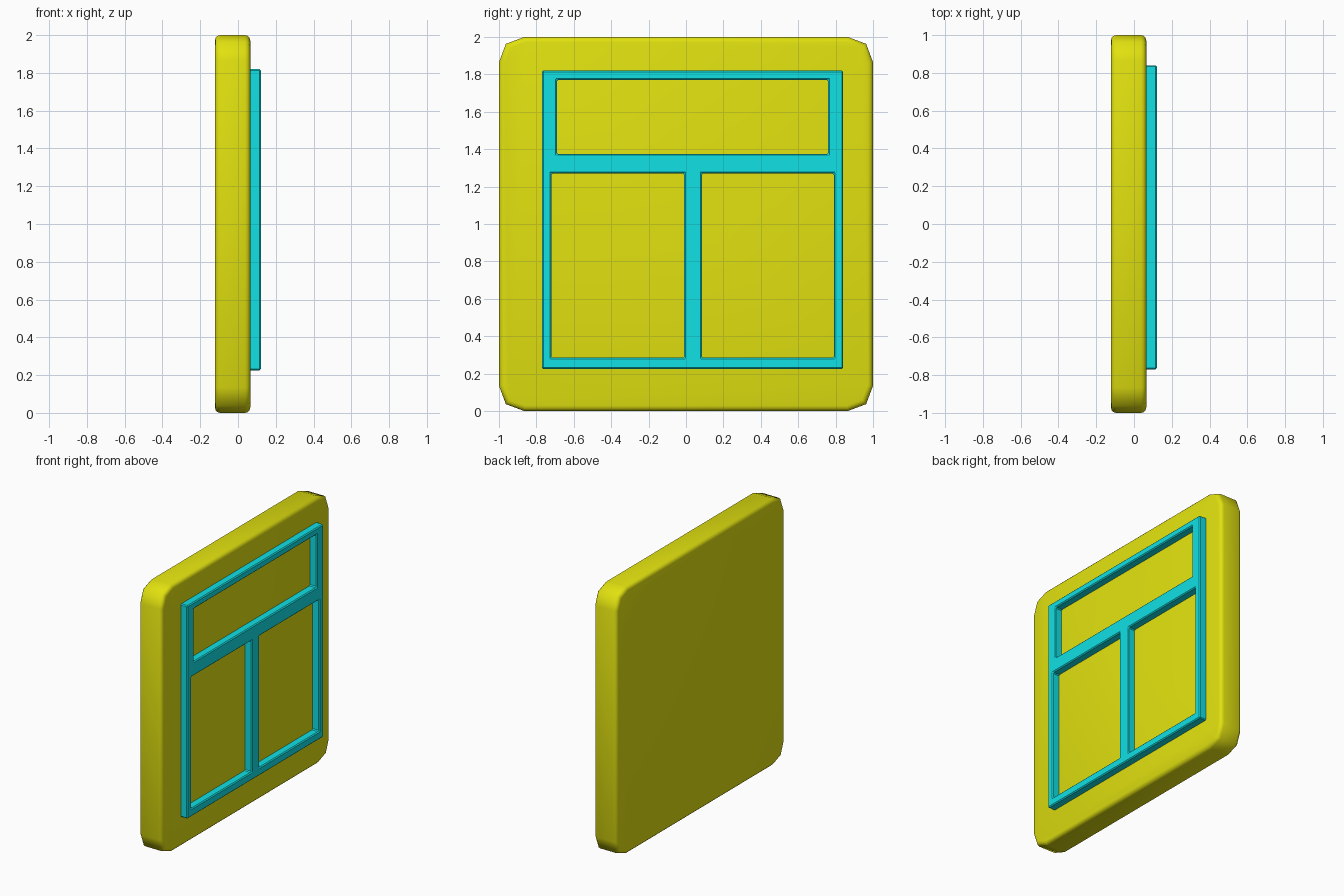
import bpy, bmesh, math

cube = bpy.data.objects.get("Cube")
if cube:
    bpy.data.objects.remove(cube, do_unlink=True)


def make_material(name, rgb):
    mat = bpy.data.materials.new(name)
    mat.use_nodes = True
    mat.diffuse_color = (*rgb, 1)
    mat.node_tree.nodes["Principled BSDF"].inputs["Base Color"].default_value = (*rgb, 1)
    return mat


def finish(name, bm, mat, bevel, segments, smooth_angle):
    bmesh.ops.recalc_face_normals(bm, faces=bm.faces)
    mesh = bpy.data.meshes.new(name)
    bm.to_mesh(mesh)
    bm.free()
    mesh.materials.append(mat)
    obj = bpy.data.objects.new(name, mesh)
    bpy.context.collection.objects.link(obj)
    mod = obj.modifiers.new("rounded_edges", "BEVEL")
    mod.width = bevel
    mod.segments = segments
    mod.limit_method = "ANGLE"
    mod.angle_limit = math.radians(60)
    bpy.ops.object.select_all(action="DESELECT")
    obj.select_set(True)
    bpy.context.view_layer.objects.active = obj
    bpy.ops.object.modifier_apply(modifier=mod.name)
    bpy.ops.object.shade_smooth_by_angle(angle=math.radians(smooth_angle))
    return obj


def extrude_x(bm, depth):
    result = bmesh.ops.extrude_face_region(bm, geom=bm.faces[:])
    verts = [v for v in result["geom"] if isinstance(v, bmesh.types.BMVert)]
    bmesh.ops.translate(bm, vec=(depth, 0, 0), verts=verts)


yellow = make_material("yellow", (0.75, 0.75, 0.005))
cyan = make_material("cyan", (0.005, 0.75, 0.78))

# Backing panel: square slab with two-step clipped corners
corner = [(1, 0.865), (0.963, 0.963), (0.865, 1)]
outline = []
for sy, sz in ((1, 1), (-1, 1), (-1, -1), (1, -1)):
    points = corner if sy * sz > 0 else corner[::-1]
    outline += [(sy * y, 1 + sz * z) for y, z in points]
bm = bmesh.new()
bm.faces.new([bm.verts.new((-0.122, y, z)) for y, z in outline])
extrude_x(bm, 0.187)
finish("panel", bm, yellow, 0.028, 3, 50)

# Raised frame: grid cells filled everywhere except the three openings
ys = [-0.77, -0.72, -0.69, -0.01, 0.085, 0.76, 0.79, 0.84]
zs = [0.225, 0.285, 1.27, 1.375, 1.77, 1.82]
openings = [(-0.69, 0.76, 1.375, 1.77),
            (-0.72, -0.01, 0.285, 1.27),
            (0.085, 0.79, 0.285, 1.27)]


def is_open(y, z):
    return any(a < y < b and c < z < d for a, b, c, d in openings)


bm = bmesh.new()
grid = [[bm.verts.new((0.055, y, z)) for z in zs] for y in ys]
for i in range(len(ys) - 1):
    for j in range(len(zs) - 1):
        if not is_open((ys[i] + ys[i + 1]) / 2, (zs[j] + zs[j + 1]) / 2):
            bm.faces.new((grid[i][j], grid[i + 1][j], grid[i + 1][j + 1], grid[i][j + 1]))
bmesh.ops.delete(bm, geom=[v for v in bm.verts if not v.link_faces], context="VERTS")
extrude_x(bm, 0.066)
finish("window_frame", bm, cyan, 0.007, 1, 30)
